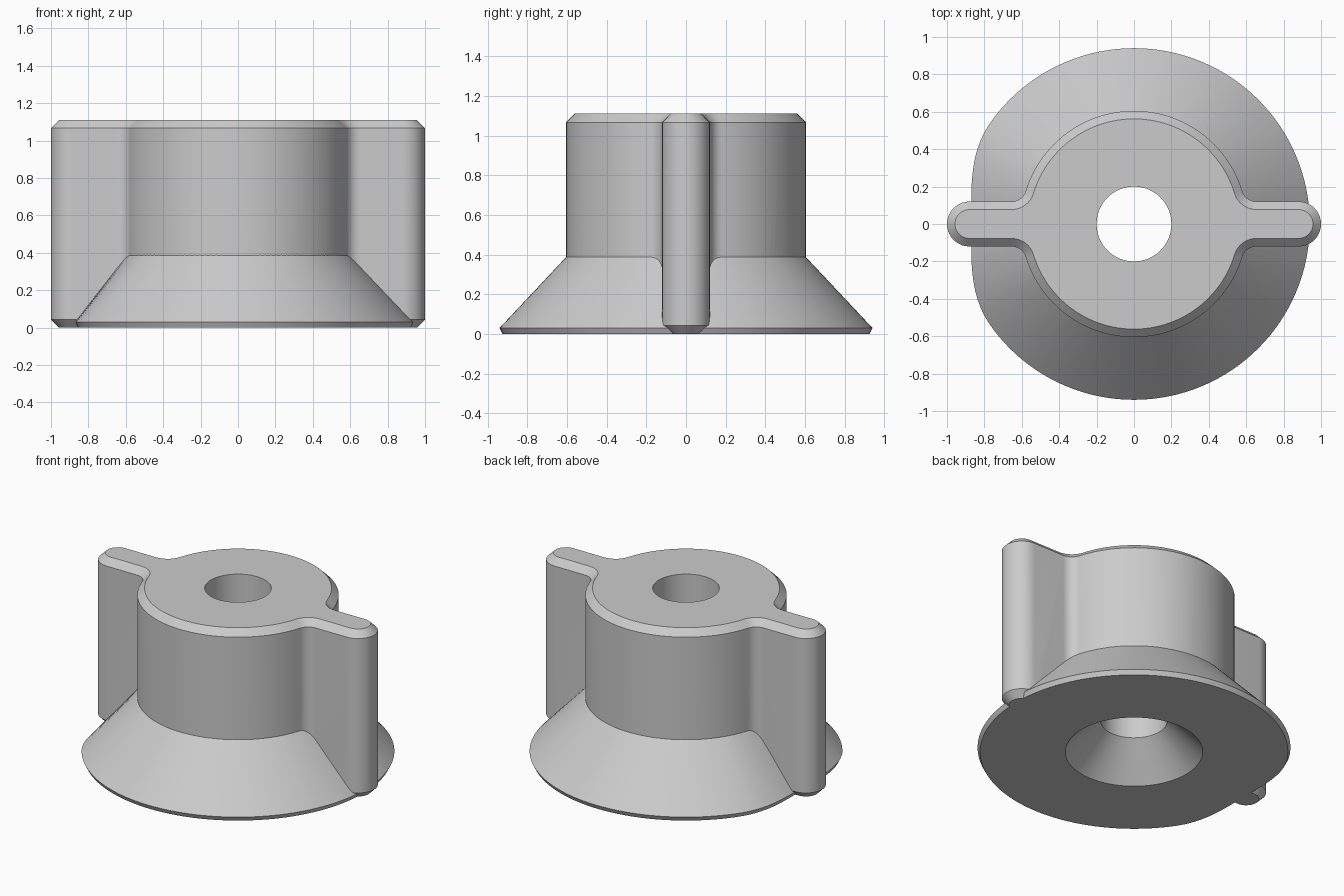
import bpy, bmesh
from math import sin, cos, pi, sqrt, atan2, radians

cube = bpy.data.objects.get("Cube")
if cube:
    bpy.data.objects.remove(cube, do_unlink=True)

grey = bpy.data.materials.new("plain grey")
grey.use_nodes = True
colour = (0.6, 0.6, 0.6, 1)
grey.diffuse_color = colour
grey.node_tree.nodes["Principled BSDF"].inputs["Base Color"].default_value = colour

HEIGHT, BEVEL = 1.11, 0.043
HUB, FILLET, WING, WING_X = 0.605, 0.08, 0.12, 0.88


def loft(name, rings):
    """Closed solid through rings of (z, [(x, y), ...]) from bottom to top."""
    bm = bmesh.new()
    loops = [[bm.verts.new((x, y, z)) for x, y in pts] for z, pts in rings]
    n = len(loops[0])
    for low, high in zip(loops, loops[1:]):
        for i in range(n):
            j = (i + 1) % n
            bm.faces.new((low[i], low[j], high[j], high[i]))
    bm.faces.new(loops[0][::-1])
    bm.faces.new(loops[-1])
    mesh = bpy.data.meshes.new(name)
    bm.to_mesh(mesh)
    bm.free()
    mesh.materials.append(grey)
    obj = bpy.data.objects.new(name, mesh)
    bpy.context.collection.objects.link(obj)
    return obj


def arc(cx, cy, r, a, b, n):
    return [(cx + r * cos(a + (b - a) * i / n), cy + r * sin(a + (b - a) * i / n))
            for i in range(n + 1)]


def circle(r, n=96):
    return arc(0, 0, r, 0, 2 * pi, n)[:-1]


def grip_outline(inset):
    """Round hub with two filleted, round-ended wings."""
    cy = WING + FILLET
    cx = sqrt((HUB + FILLET) ** 2 - cy ** 2)
    tangent = atan2(cy, cx)
    quarter = (arc(WING_X, 0, WING - inset, 0, pi / 2, 10)
               + arc(cx, cy, FILLET + inset, -pi / 2, tangent - pi, 10)
               + arc(0, 0, HUB - inset, tangent, pi / 2, 24)[1:])
    half = quarter + [(-x, y) for x, y in quarter[-2::-1]]
    return half + [(x, -y) for x, y in half[-2:0:-1]]


def skirt_outline(r, dent, n=128):
    """Circle eased inwards around the -x side."""
    pts = []
    for i in range(n):
        a = 2 * pi * i / n
        t = min(abs(a - pi) / radians(35), 1)
        rr = r - dent * (0.5 + 0.5 * cos(pi * t))
        pts.append((rr * cos(a), rr * sin(a)))
    return pts


def combine(target, other, operation):
    mod = target.modifiers.new(operation.title(), "BOOLEAN")
    mod.operation, mod.object, mod.solver = operation, other, "EXACT"
    bpy.context.view_layer.objects.active = target
    bpy.ops.object.modifier_apply(modifier=mod.name)
    bpy.data.objects.remove(other, do_unlink=True)


# Winged grip with chamfered top and bottom rims
knob = loft("winged_knob", [
    (0, grip_outline(BEVEL)), (BEVEL, grip_outline(0)),
    (HEIGHT - BEVEL, grip_outline(0)), (HEIGHT, grip_outline(BEVEL))])

# Flared skirt, running up inside the hub
skirt = loft("flared_skirt", [
    (0, skirt_outline(0.925, 0.07)), (0.03, skirt_outline(0.94, 0.07)),
    (0.39, skirt_outline(0.602, 0))])
combine(knob, skirt, "UNION")

# Through bore with a conical countersink underneath
bore = loft("bore_cutter", [
    (-0.1, circle(0.513)), (0.213, circle(0.2)), (HEIGHT + 0.1, circle(0.2))])
combine(knob, bore, "DIFFERENCE")

bpy.ops.object.select_all(action="DESELECT")
knob.select_set(True)
bpy.context.view_layer.objects.active = knob
bpy.ops.object.shade_smooth_by_angle(angle=radians(28))
